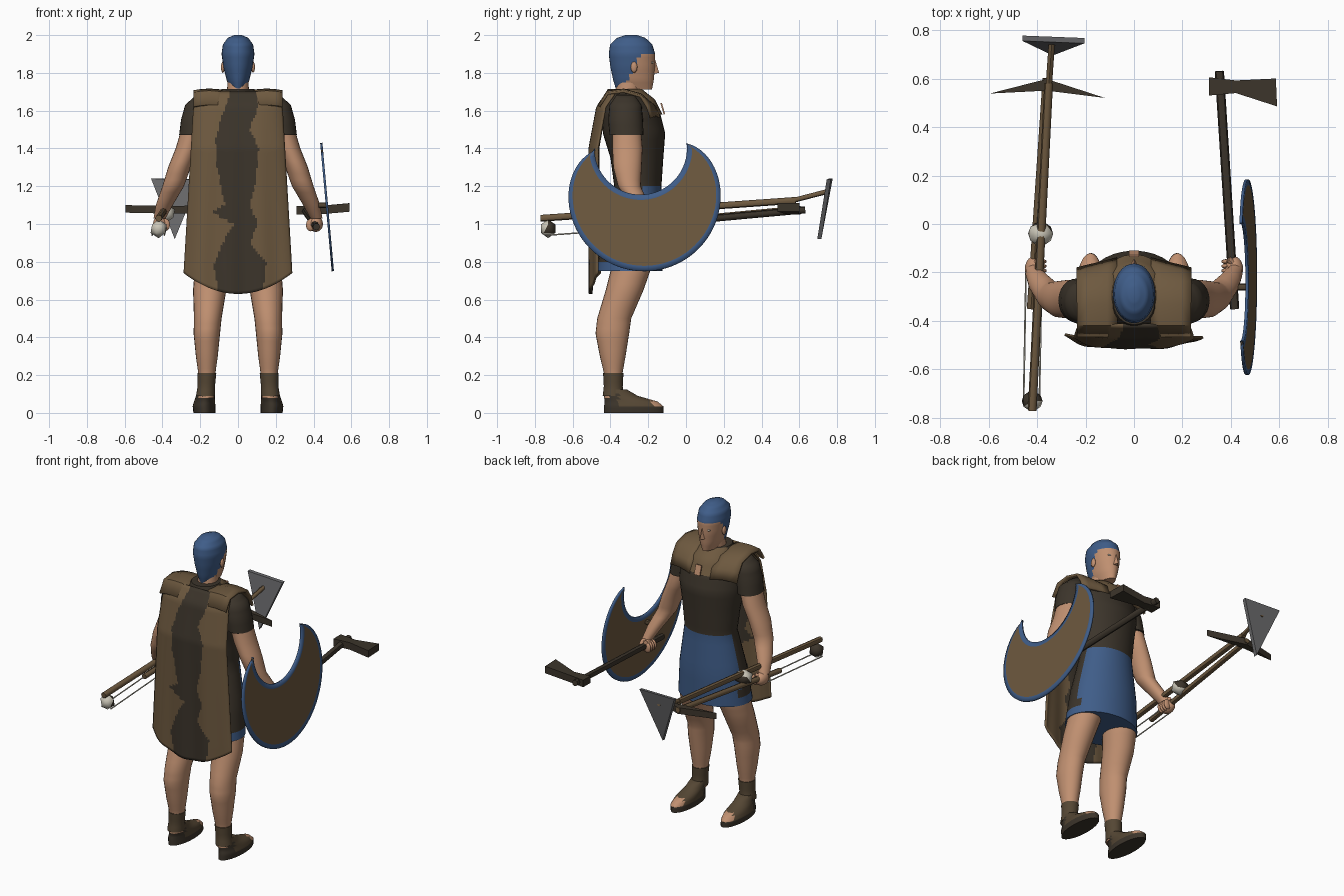
import bpy, bmesh, math
from mathutils import Vector

cube = bpy.data.objects.get("Cube")
if cube:
    bpy.data.objects.remove(cube, do_unlink=True)


def material(name, r, g, b):
    m = bpy.data.materials.new(name)
    m.use_nodes = True
    m.diffuse_color = (r, g, b, 1)
    m.node_tree.nodes["Principled BSDF"].inputs["Base Color"].default_value = (r, g, b, 1)
    return m


SKIN = material("skin", .53, .28, .165)
BLUE = material("blue cloth", .05, .11, .25)
DARK = material("dark brown cloth", .045, .035, .024)
TAN = material("tan cloth", .155, .1, .05)
LEATHER = material("sandal leather", .09, .062, .034)
STEEL = material("steel", .14, .14, .145)
IVORY = material("ivory", .6, .57, .48)


def table(points, z):
    """Piecewise linear lookup in (key, value) pairs with falling keys."""
    for (a, u), (b, v) in zip(points, points[1:]):
        if z >= b:
            return u + (v - u) * min(1, max(0, (a - z) / (a - b)))
    return points[-1][1]


def build(name, verts, faces, mats, rule=None, thick=0, angle=45):
    me = bpy.data.meshes.new(name)
    me.from_pydata([tuple(v) for v in verts], [], faces)
    bm = bmesh.new()
    bm.from_mesh(me)
    bmesh.ops.recalc_face_normals(bm, faces=bm.faces)
    bm.to_mesh(me)
    bm.free()
    for m in mats:
        me.materials.append(m)
    if rule:
        for p in me.polygons:
            p.material_index = rule(p.center, p.normal)
    ob = bpy.data.objects.new(name, me)
    bpy.context.collection.objects.link(ob)
    if thick:
        mod = ob.modifiers.new("thickness", 'SOLIDIFY')
        mod.thickness, mod.offset = thick, 0
    bpy.ops.object.select_all(action='DESELECT')
    bpy.context.view_layer.objects.active = ob
    ob.select_set(True)
    bpy.ops.object.shade_smooth_by_angle(angle=math.radians(angle))
    return ob


def grid_faces(rows, cols, wrap=False):
    return [(r * cols + c, r * cols + (c + 1) % cols, (r + 1) * cols + (c + 1) % cols, (r + 1) * cols + c)
            for r in range(rows - 1) for c in range(cols if wrap else cols - 1)]


def loft(name, rings, mats, rule=None, n=24, k=3, side=1):
    """Skin over horizontal ellipses given as (z, cx, cy, rx, ry)."""
    rings = [Vector(r) for r in rings]
    fine = [a.lerp(b, i / k) for a, b in zip(rings, rings[1:]) for i in range(k)] + [rings[-1]]
    verts = [(side * (cx + rx * math.cos(j * math.tau / n)), cy + ry * math.sin(j * math.tau / n), z)
             for z, cx, cy, rx, ry in fine for j in range(n)]
    last = len(verts) - n
    faces = grid_faces(len(fine), n, True) + [tuple(range(n)), tuple(range(last, last + n))]
    return build(name, verts, faces, mats, rule)


def rod(name, p, q, r, mat, n=8):
    p, q = Vector(p), Vector(q)
    turn = (q - p).to_track_quat('Z', 'Y')
    ring = [turn @ Vector((r * math.cos(j * math.tau / n), r * math.sin(j * math.tau / n), 0)) for j in range(n)]
    faces = grid_faces(2, n, True) + [tuple(range(n)), tuple(range(n, 2 * n))]
    return build(name, [e + v for e in (p, q) for v in ring], faces, [mat])


def prism(name, outline, shift, mat):
    n = len(outline)
    verts = [Vector(v) for v in outline] + [Vector(v) + Vector(shift) for v in outline]
    faces = grid_faces(2, n, True) + [tuple(range(n)), tuple(range(n, 2 * n))]
    return build(name, verts, faces, [mat], angle=20)


def ball(name, centre, scale, mats, rule=None, sub=3):
    bm = bmesh.new()
    bmesh.ops.create_icosphere(bm, subdivisions=sub, radius=1)
    verts = [Vector(centre) + v.co * Vector(scale) for v in bm.verts]
    faces = [tuple(v.index for v in f.verts) for f in bm.faces]
    bm.free()
    return build(name, verts, faces, mats, rule)


# Tunic: dark top and side panels, blue skirt front and hem
def tunic_rule(c, n):
    return 1 if c.z < .82 or (c.z < 1.2 and c.y > -.24) else 0


loft("tunic", [(.75, 0, -.30, .235, .175), (.95, 0, -.28, .215, .16), (1.2, 0, -.255, .168, .125),
               (1.35, 0, -.26, .185, .14), (1.48, 0, -.275, .21, .165), (1.58, 0, -.29, .22, .155),
               (1.65, 0, -.31, .2, .12), (1.69, 0, -.32, .1, .08)], [DARK, BLUE], tunic_rule, n=32, k=4)
loft("neck", [(1.62, 0, -.32, .065, .07), (1.75, 0, -.3, .055, .065)], [SKIN])
loft("collar", [(1.58, 0, -.29, .16, .165), (1.66, 0, -.3, .125, .135), (1.715, 0, -.325, .085, .09)],
     [TAN, DARK], lambda c, n: 0 if c.y > -.3 else 1)
prism("collar_clasp", [(-.02, -.136, 1.64), (.02, -.136, 1.64), (.02, -.118, 1.58), (-.02, -.118, 1.58)],
      (0, .008, .002), SKIN)

# Head with close-fitting blue cap
loft("head", [(1.712, 0, -.275, .04, .095), (1.76, 0, -.278, .06, .107), (1.83, 0, -.282, .077, .118),
              (1.9, 0, -.286, .087, .123), (1.95, 0, -.29, .08, .112), (1.985, 0, -.29, .055, .075),
              (2, 0, -.29, .02, .03)], [SKIN, BLUE],
     lambda c, n: 1 if c.z > 1.905 or c.y < -.265 - (1.85 - c.z) * .5 else 0, n=32, k=4)
build("nose", [(0, -.163, 1.87), (-.018, -.175, 1.795), (.018, -.175, 1.795), (0, -.142, 1.8)],
      [(0, 1, 3), (0, 3, 2), (1, 2, 3), (0, 2, 1)], [SKIN])
for s, tag in ((1, "left"), (-1, "right")):
    ball(tag + "_eye", (s * .034, -.18, 1.855), (.013, .008, .006), [IVORY], sub=2)
    ball(tag + "_ear", (s * .08, -.275, 1.83), (.01, .018, .03), [SKIN], sub=2)

# Limbs and sandals, mirrored
for s, tag in ((1, "left"), (-1, "right")):
    loft(tag + "_sleeve", [(1.68, .19, -.32, .035, .05), (1.63, .205, -.32, .075, .085),
                           (1.55, .222, -.32, .08, .092), (1.47, .238, -.315, .074, .09)], [DARK], side=s)
    loft(tag + "_arm", [(1.52, .235, -.315, .06, .075), (1.4, .268, -.31, .062, .08), (1.3, .31, -.31, .06, .075),
                        (1.2, .343, -.3, .057, .06), (1.1, .39, -.245, .045, .05),
                        (1.03, .415, -.205, .032, .04)], [SKIN], side=s)
    ball(tag + "_hand", (s * .412, -.185, 1.0), (.038, .052, .042), [SKIN])
    for i in range(4):
        ball(tag + "_finger", (s * .385, -.212 + i * .019, .995), (.026, .011, .034), [SKIN], sub=2)
    rod(tag + "_thumb", (s * .425, -.18, 1.02), (s * .39, -.145, 1.03), .012, SKIN)
    loft(tag + "_leg", [(.85, .12, -.285, .095, .11), (.75, .135, -.295, .095, .105), (.65, .15, -.325, .088, .1),
                        (.5, .16, -.38, .073, .09), (.42, .165, -.39, .07, .089), (.3, .165, -.388, .058, .068),
                        (.2, .165, -.385, .044, .047), (.08, .17, -.385, .044, .05)], [SKIN], side=s)
    loft(tag + "_ankle_wrap", [(.09, .172, -.385, .05, .056), (.14, .168, -.385, .046, .05),
                               (.21, .165, -.385, .05, .054)], [LEATHER], side=s)
    loft(tag + "_sandal", [(0, .178, -.277, .058, .158), (.035, .18, -.277, .06, .157), (.06, .177, -.29, .056, .14),
                           (.09, .173, -.345, .05, .09), (.125, .17, -.375, .045, .06)], [DARK, LEATHER, SKIN],
         lambda c, n: 0 if c.z < .035 or (c.y < -.36 and c.z < .1) else 2 if c.y > -.185 else 1, side=s)

# Cape: tan with a ragged dark strip down the back
depth = [(1.7, -.415), (1.62, -.47), (1.4, -.51), (.63, -.505)]
width = [(1.7, .215), (1.6, .235), (.75, .285)]
strip_low = [(1.7, -.04), (1.55, -.09), (1.45, -.12), (1.3, -.11), (1.2, -.09), (1.1, -.07), (1.06, -.14),
             (1.0, -.02), (.92, -.07), (.78, -.13), (.63, -.1)]
strip_high = [(1.7, .11), (1.6, .1), (1.5, .06), (1.4, .11), (1.2, .09), (1.1, .06), (1.0, .11), (.9, .06),
              (.8, .15), (.63, .13)]
COLS, ROWS = 49, 61
cape = []
for r in range(ROWS):
    for c in range(COLS):
        u, t = 2 * c / (COLS - 1) - 1, r / (ROWS - 1)
        z = 1.7 + (.63 + .11 * u * u - 1.7) * t
        fold = .006 * math.sin(u * 11) * t
        cape.append((u * table(width, z), table(depth, z) + .045 * u ** 4 + fold, z))
build("cape", cape, grid_faces(ROWS, COLS), [TAN, DARK],
      lambda c, n: 1 if table(strip_low, c.z) < c.x < table(strip_high, c.z) else 0, thick=.01)

# Cape drape over each shoulder
drape = [(-.145, 1.57), (-.165, 1.63), (-.24, 1.685), (-.33, 1.71), (-.415, 1.7), (-.46, 1.63)]
for s, tag in ((1, "left"), (-1, "right")):
    verts = [(s * (.07 + .165 * i / 4), y - (.04 * i / 4 if y > -.2 else 0), z - .035 * (i / 4 - .5) ** 2)
             for y, z in drape for i in range(5)]
    build(tag + "_cape_shoulder", verts, grid_faces(len(drape), 5), [TAN], thick=.014)

# Crescent shield with blue rim
STEPS = 64
shield = []
for i in range(STEPS + 1):
    t = i / STEPS
    a, b = math.radians(138 + 273 * t), math.radians(180 + 187 * t)
    radius = .405 - .055 * abs(2 * t - 1) ** 8
    outer = Vector((-.22 + radius * math.cos(a), 1.155 + radius * math.sin(a)))
    inner = Vector((-.24 + .245 * math.cos(b), 1.4 + .245 * math.sin(b)))
    span = (inner - outer).length
    rim = min(.45, .028 / max(span, .001))
    for f in (0, rim, 1 - rim, 1):
        y, z = outer.lerp(inner, f)
        shield.append((.502 - .09 * (z - .75), y, z))
shield_faces = grid_faces(STEPS + 1, 4)
ob = build("shield", shield, shield_faces, [BLUE, TAN], thick=.012)
for i, p in enumerate(ob.data.polygons):
    p.material_index = 1 if i % 3 == 1 else 0
rod("shield_strap", (.425, -.26, 1.1), (.468, -.26, 1.1), .015, LEATHER)

# Axe in the left hand
rod("axe_handle", (.415, -.35, .985), (.352, .63, 1.075), .019, DARK)
prism("axe_head", [(.31, .605, 1.05), (.31, .53, 1.05), (.42, .54, 1.05), (.59, .485, 1.065), (.585, .6, 1.065),
                   (.42, .592, 1.05)], (0, 0, .045), DARK)

# Hoe and pick carried in the right hand
rod("hoe_handle", (-.42, -.77, 1.03), (-.352, .58, 1.125), .018, TAN)
rod("hoe_neck", (-.352, .56, 1.123), (-.338, .76, 1.175), .013, TAN)
prism("hoe_blade", [(-.46, .755, 1.24), (-.205, .745, 1.235), (-.335, .695, .92)], (0, .022, .002), STEEL)
rod("pick_handle", (-.425, -.35, .99), (-.36, .6, 1.08), .017, TAN)
prism("pick_head", [(-.595, .538, 1.06), (-.36, .598, 1.055), (-.12, .52, 1.06), (-.36, .55, 1.055)],
      (0, 0, .04), DARK)

# Cord, weight and pouch
ball("cord_weight", (-.42, -.73, .975), (.048, .045, .05), [DARK, IVORY],
     lambda c, n: 1 if n.y < -.25 or n.z < -.5 else 0, sub=1)
for dx in (-.035, .03):
    rod("cord", (-.42 + dx, -.74, .94), (-.41 + dx, -.2, .98), .004, IVORY, 5)
ball("pouch", (-.385, -.04, 1.055), (.058, .055, .05), [IVORY, DARK],
     lambda c, n: 1 if n.y > .55 else 0, sub=1)
